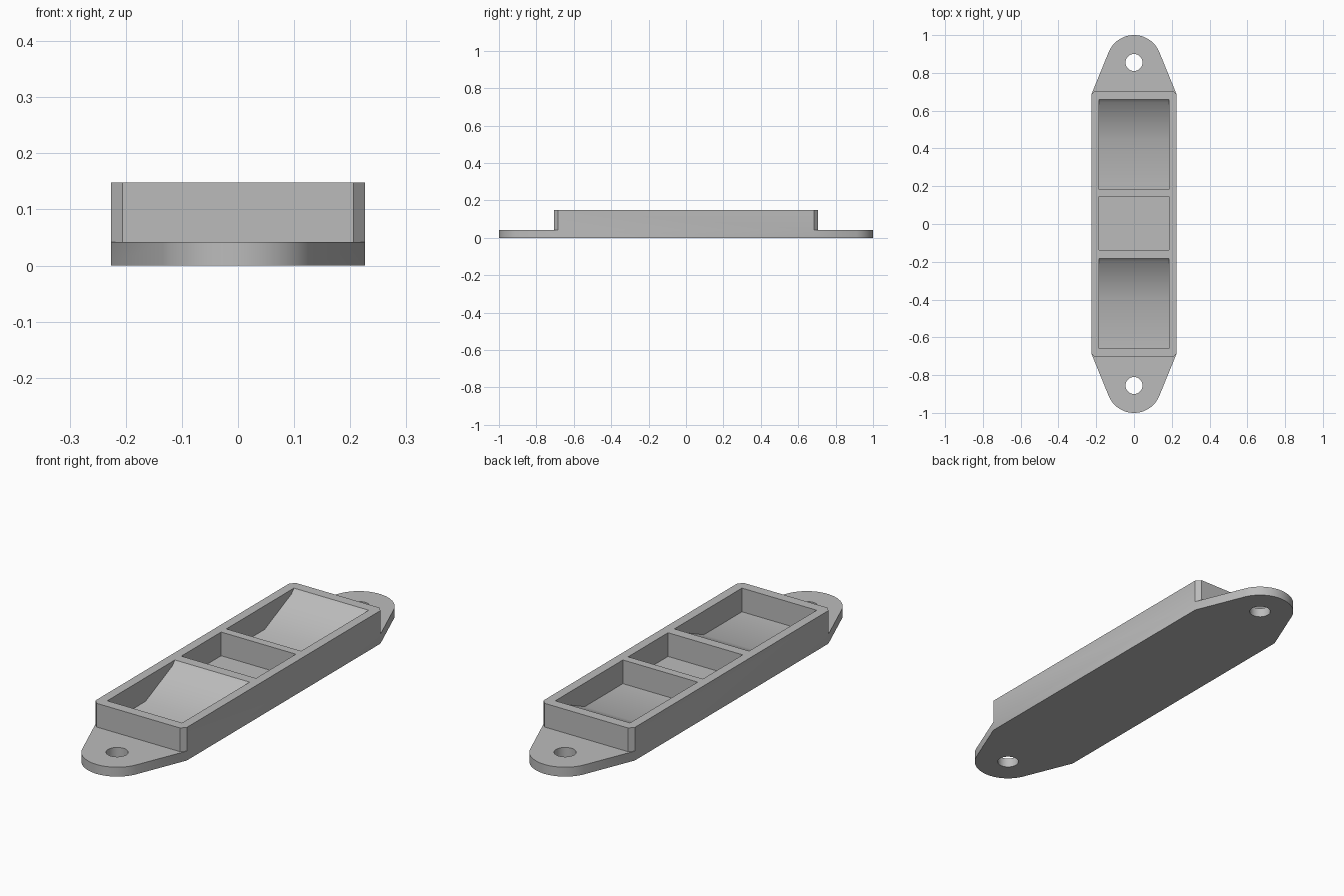
import bpy, bmesh
from math import atan2, acos, hypot, cos, sin, pi, radians

cube = bpy.data.objects.get("Cube")
if cube:
    bpy.data.objects.remove(cube)

HALF_W, HALF_L, CUT = 0.226, 0.705, 0.02
BASE_H, TOP = 0.042, 0.148
TAB_Y, TAB_R, HOLE_R = 0.855, 0.145, 0.045
POCKET_W = 0.185

grey = bpy.data.materials.new("grey plastic")
grey.use_nodes = True
colour = (0.5, 0.5, 0.5, 1)
grey.diffuse_color = colour
grey.node_tree.nodes["Principled BSDF"].inputs["Base Color"].default_value = colour


def prism(name, points, offset):
    """Extrude a closed outline of 3D points along an offset."""
    bm = bmesh.new()
    face = bm.faces.new([bm.verts.new(p) for p in points])
    new = bmesh.ops.extrude_face_region(bm, geom=[face])["geom"]
    bmesh.ops.translate(bm, vec=offset, verts=[v for v in new if isinstance(v, bmesh.types.BMVert)])
    bmesh.ops.recalc_face_normals(bm, faces=bm.faces)
    mesh = bpy.data.meshes.new(name)
    bm.to_mesh(mesh)
    bm.free()
    mesh.materials.append(grey)
    obj = bpy.data.objects.new(name, mesh)
    bpy.context.collection.objects.link(obj)
    return obj


def boolean(obj, other, operation):
    mod = obj.modifiers.new(operation.lower(), "BOOLEAN")
    mod.operation, mod.object, mod.solver = operation, other, "EXACT"
    bpy.context.view_layer.objects.active = obj
    bpy.ops.object.modifier_apply(modifier=mod.name)
    bpy.data.objects.remove(other)


# Base plate: straight sides tapering tangentially into rounded end tabs
corner_y = HALF_L - CUT
dy = corner_y - TAB_Y
start = atan2(dy, HALF_W) + acos(TAB_R / hypot(HALF_W, dy))
steps = 32
arc = [start + (pi - 2 * start) * i / steps for i in range(steps + 1)]
end = [(HALF_W, corner_y)]
end += [(TAB_R * cos(a), TAB_Y + TAB_R * sin(a)) for a in arc]
end += [(-HALF_W, corner_y)]
outline = end + [(-x, -y) for x, y in end]
housing = prism("housing", [(x, y, 0) for x, y in outline], (0, 0, BASE_H))

# Raised body with clipped vertical corners
quarter = [(HALF_W, HALF_L - CUT), (HALF_W - CUT, HALF_L)]
half = quarter + [(-x, y) for x, y in reversed(quarter)]
body = prism("body", [(x, y, 0) for x, y in half + [(-x, -y) for x, y in half]], (0, 0, TOP))
boolean(housing, body, "UNION")

# Screw holes
for side in (-1, 1):
    ring = [2 * pi * i / 32 for i in range(32)]
    hole = prism("hole", [(HOLE_R * cos(a), side * TAB_Y + HOLE_R * sin(a), -0.1) for a in ring], (0, 0, 0.3))
    boolean(housing, hole, "DIFFERENCE")


def pocket(profile):
    """Cut a recess whose side profile is a list of (y, z) points."""
    cutter = prism("pocket", [(-POCKET_W, y, z) for y, z in profile], (2 * POCKET_W, 0, 0))
    boolean(housing, cutter, "DIFFERENCE")


# Central square pocket and two pockets with ramped floors
pocket([(-0.137, 0.3), (-0.137, BASE_H), (0.145, BASE_H), (0.145, 0.3)])
for y in (-0.66, 0.182):
    pocket([(y, 0.3), (y, BASE_H), (y + 0.27, BASE_H), (y + 0.46, 0.128),
            (y + 0.478, TOP), (y + 0.478, 0.3)])

bpy.context.view_layer.objects.active = housing
housing.select_set(True)
bpy.ops.object.shade_smooth_by_angle(angle=radians(30))
